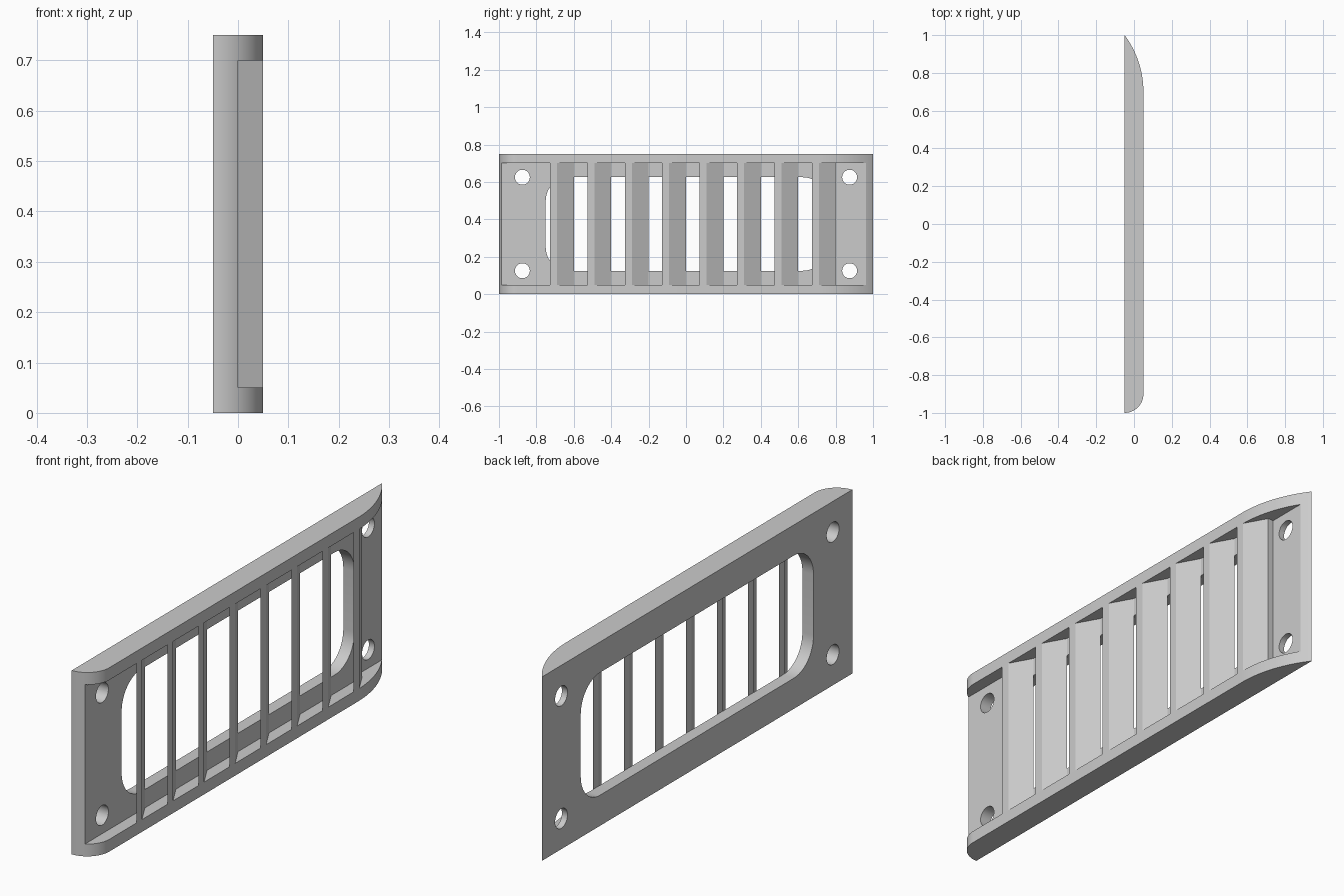
import bpy, bmesh
from math import sin, cos, pi, asin
from mathutils import Vector

cube = bpy.data.objects.get("Cube")
if cube:
    bpy.data.objects.remove(cube, do_unlink=True)

grey = bpy.data.materials.new("light grey")
grey.use_nodes = True
grey.diffuse_color = (0.6, 0.6, 0.6, 1)
grey.node_tree.nodes["Principled BSDF"].inputs["Base Color"].default_value = (0.6, 0.6, 0.6, 1)


def prism(name, outline, offset):
    """Extrude a closed 3D outline along an offset."""
    bm = bmesh.new()
    face = bm.faces.new([bm.verts.new(p) for p in outline])
    top = bmesh.ops.extrude_face_region(bm, geom=[face])["geom"]
    verts = [v for v in top if isinstance(v, bmesh.types.BMVert)]
    bmesh.ops.translate(bm, verts=verts, vec=Vector(offset))
    bmesh.ops.recalc_face_normals(bm, faces=bm.faces)
    mesh = bpy.data.meshes.new(name)
    bm.to_mesh(mesh)
    bm.free()
    mesh.materials.append(grey)
    obj = bpy.data.objects.new(name, mesh)
    bpy.context.collection.objects.link(obj)
    return obj


def arc(cx, cy, r, a0, a1, n):
    return [(cx + r * cos(a0 + (a1 - a0) * i / n),
             cy + r * sin(a0 + (a1 - a0) * i / n)) for i in range(n + 1)]


def activate(obj):
    bpy.ops.object.select_all(action="DESELECT")
    obj.select_set(True)
    bpy.context.view_layer.objects.active = obj


def cut(obj, cutter):
    cutter.hide_render = True
    activate(obj)
    mod = obj.modifiers.new("cut", "BOOLEAN")
    mod.operation, mod.solver, mod.object = "DIFFERENCE", "EXACT", cutter
    bpy.ops.object.modifier_apply(modifier=mod.name)
    bpy.data.objects.remove(cutter, do_unlink=True)


def box(name, x0, x1, y0, y1, z0, z1):
    return prism(name, [(x0, y0, z0), (x1, y0, z0), (x1, y1, z0), (x0, y1, z0)], (0, 0, z1 - z0))


# Frame: flat back, small rounded front end and long tapered rear end
profile = arc(-0.05, -0.9, 0.1, -pi / 2, 0, 20) + arc(-0.45, 0.7, 0.5, 0, asin(0.6), 24)
frame = prism("vent_frame", [(x, y, 0) for x, y in profile], (0, 0, 0.75))

# Recess with a deeper step at the rear end
cut(frame, box("recess_cutter", 0, 0.2, -1.2, 1.2, 0.05, 0.7))
cut(frame, box("step_cutter", -0.025, 0.2, 0.8, 1.2, 0.05, 0.7))

# Rounded window through the back
window = []
for k, (y, z) in enumerate([(0.625, 0.5), (-0.625, 0.5), (-0.625, 0.25), (0.625, 0.25)]):
    window += arc(y, z, 0.125, k * pi / 2, (k + 1) * pi / 2, 12)
cut(frame, prism("window_cutter", [(-0.2, y, z) for y, z in window], (0.4, 0, 0)))

# Four screw holes
for y in (-0.875, 0.875):
    for z in (0.125, 0.625):
        ring = arc(y, z, 0.04, 0, 2 * pi, 32)[:-1]
        cut(frame, prism("hole_cutter", [(-0.2, a, b) for a, b in ring], (0.4, 0, 0)))

activate(frame)
bpy.ops.object.shade_smooth_by_angle(angle=pi / 6)

# Slanted slats
for i in range(8):
    y = -0.727 + 0.2 * i
    section = [(0.05, y), (0.05, y + 0.037), (0, y + 0.127), (0, y + 0.09)]
    prism(f"slat_{i + 1}", [(a, b, 0.05) for a, b in section], (0, 0, 0.65))
